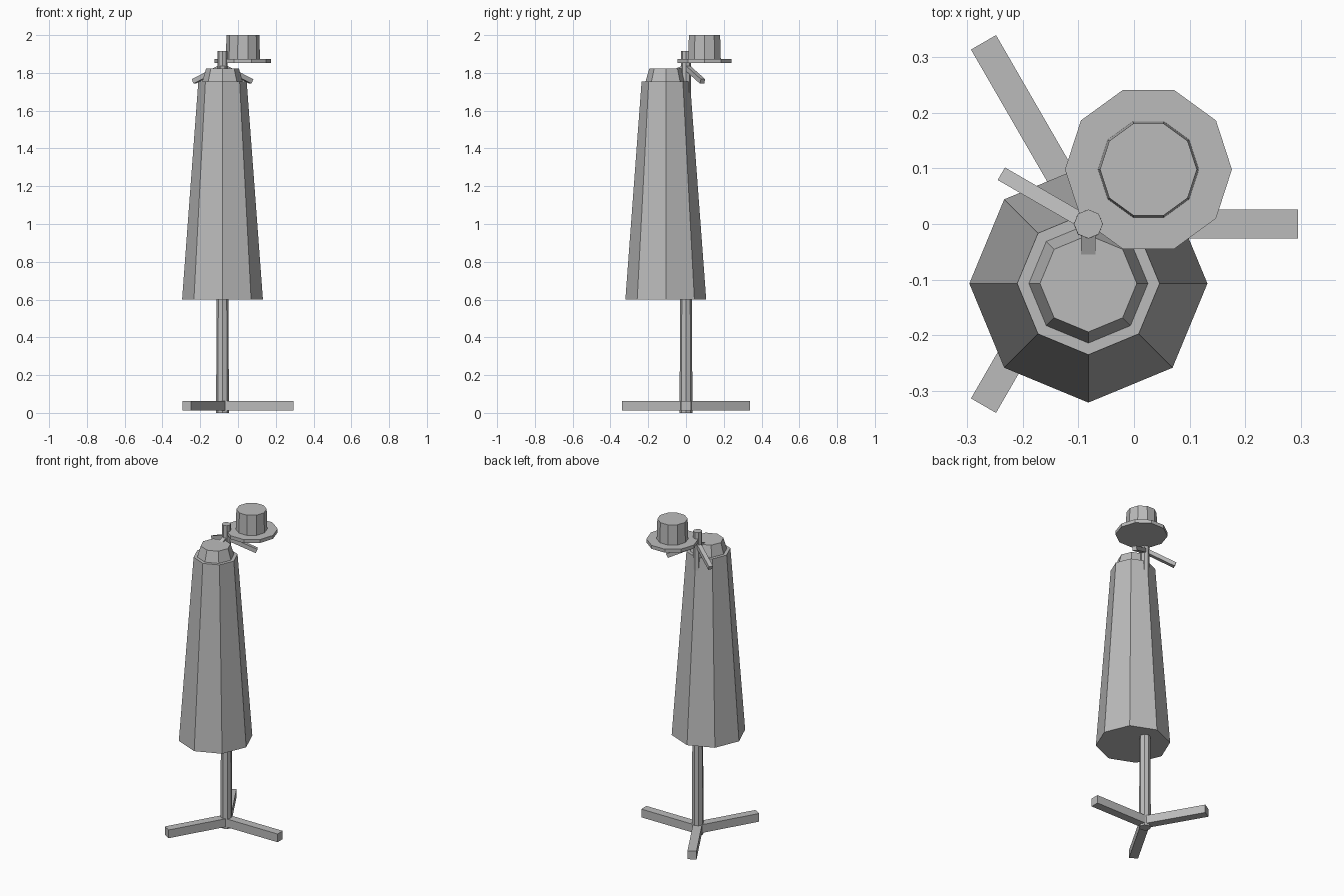
import bpy, math
from mathutils import Matrix, Vector

if "Cube" in bpy.data.objects:
    bpy.data.objects.remove(bpy.data.objects["Cube"])

grey = bpy.data.materials.new("plain grey")
grey.diffuse_color = (0.5, 0.5, 0.5, 1)
grey.use_nodes = True
grey.node_tree.nodes["Principled BSDF"].inputs["Base Color"].default_value = grey.diffuse_color

POLE = Vector((-0.082, 0.0, 0.0))


def frustum(name, sides, x, y, z0, z1, r0, r1):
    """Flat-shaded tapered prism with a corner on +x."""
    bpy.ops.mesh.primitive_cone_add(vertices=sides, radius1=r0, radius2=r1,
                                    depth=z1 - z0)
    ob = bpy.context.object
    ob.name = name
    # turn the first corner from its default direction to +x
    v = ob.data.vertices[0].co
    ob.data.transform(Matrix.Rotation(-math.atan2(v.y, v.x), 4, 'Z'))
    ob.location = (x, y, (z0 + z1) / 2)
    ob.data.materials.append(grey)
    return ob


def arm(name, angle, length, width, height, z, droop=0):
    """Bar running outward from the pole axis, tilted down by droop."""
    bpy.ops.mesh.primitive_cube_add(size=1)
    ob = bpy.context.object
    ob.name = name
    ob.data.transform(Matrix.Translation((length / 2, 0, 0))
                      @ Matrix.Diagonal((length, width, height, 1)))
    ob.rotation_euler = (0, math.radians(droop), math.radians(angle))
    ob.location = POLE + Vector((0, 0, z))
    ob.data.materials.append(grey)
    return ob


# Upright pole
frustum("pole", 8, POLE.x, POLE.y, 0.0, 1.915, 0.034, 0.026)

# Three feet and three drooping pegs
for i in range(3):
    arm(f"foot_{i + 1}", 120 * i, 0.377, 0.052, 0.052, 0.038)
    arm(f"peg_{i + 1}", 30 + 120 * i, 0.192, 0.026, 0.026, 1.833, droop=24)

# Hanging coat and its collar
frustum("coat", 8, POLE.x, -0.107, 0.60, 1.755, 0.214, 0.128)
frustum("collar", 8, POLE.x, -0.107, 1.755, 1.823, 0.107, 0.087)

# Hat
frustum("hat_brim", 10, 0.026, 0.098, 1.852, 1.874, 0.150, 0.150)
frustum("hat_crown", 10, 0.026, 0.098, 1.874, 2.0, 0.0905, 0.087)
